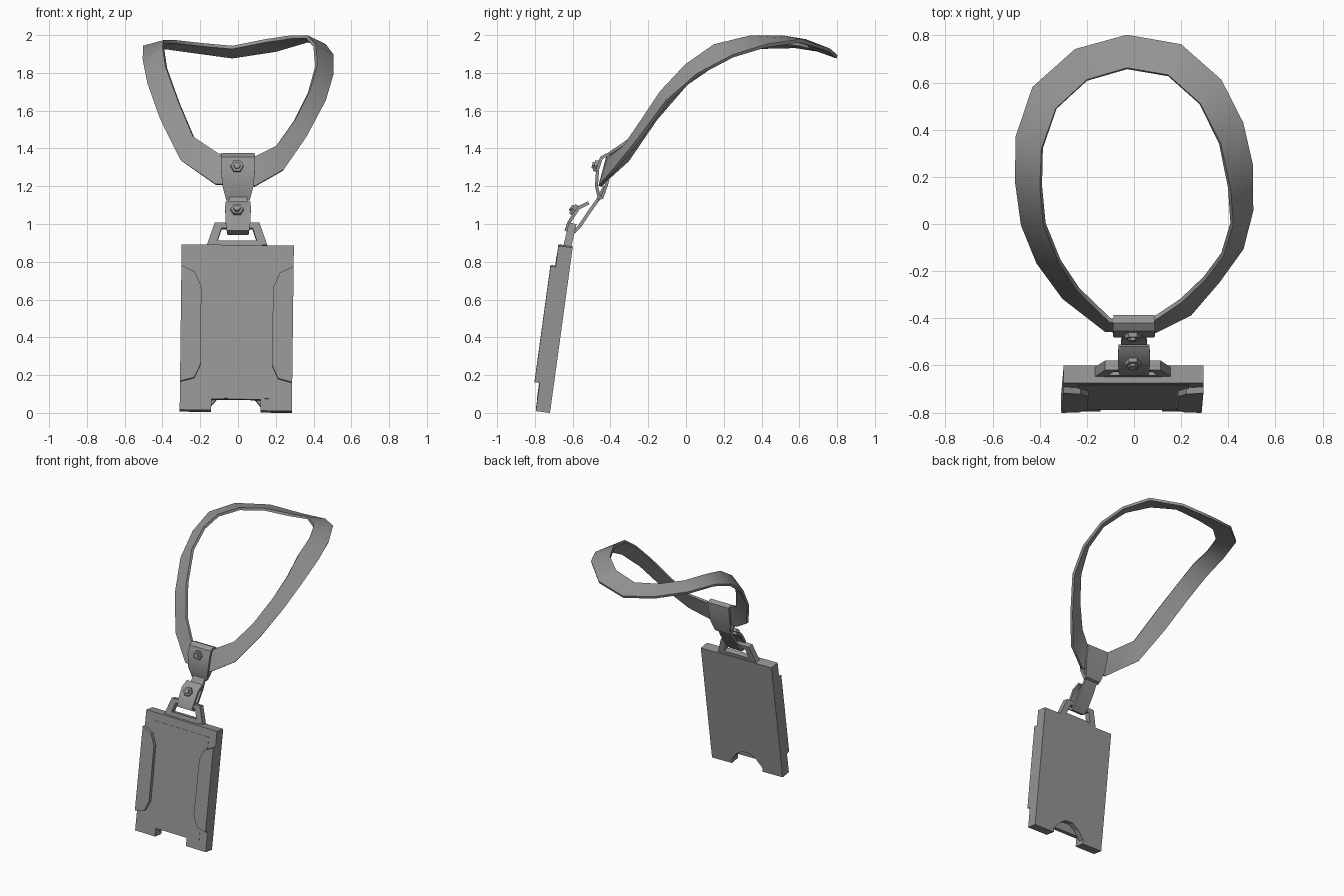
import bpy, bmesh, math
from mathutils import Matrix, Vector

old = bpy.data.objects.get("Cube")
if old:
    bpy.data.objects.remove(old, do_unlink=True)

grey = bpy.data.materials.new("mid grey")
grey.use_nodes = True
grey.diffuse_color = (0.3, 0.3, 0.3, 1)
grey.node_tree.nodes["Principled BSDF"].inputs["Base Color"].default_value = (0.3, 0.3, 0.3, 1)


def finish(name, bm, matrix=Matrix(), thickness=0, smooth=None):
    """Turn a bmesh into a finished object."""
    bmesh.ops.recalc_face_normals(bm, faces=bm.faces)
    mesh = bpy.data.meshes.new(name)
    bm.to_mesh(mesh)
    bm.free()
    mesh.materials.append(grey)
    ob = bpy.data.objects.new(name, mesh)
    bpy.context.collection.objects.link(ob)
    ob.matrix_world = matrix
    bpy.ops.object.select_all(action='DESELECT')
    ob.select_set(True)
    bpy.context.view_layer.objects.active = ob
    if thickness:
        mod = ob.modifiers.new("thickness", 'SOLIDIFY')
        mod.thickness = thickness
        mod.offset = 0
        mod.use_even_offset = True
        bpy.ops.object.modifier_apply(modifier=mod.name)
    if smooth:
        bpy.ops.object.shade_smooth_by_angle(angle=math.radians(smooth))
    return ob


def prism(name, outline, y0, y1, matrix):
    """Extrude an (x, z) outline from y0 to y1."""
    bm = bmesh.new()
    face = bm.faces.new([bm.verts.new((x, y0, z)) for x, z in outline])
    new = bmesh.ops.extrude_face_region(bm, geom=[face])["geom"]
    bmesh.ops.translate(bm, vec=(0, y1 - y0, 0),
                        verts=[v for v in new if isinstance(v, bmesh.types.BMVert)])
    return finish(name, bm, matrix)


def ribbon(name, pairs, thickness, closed):
    """Skin a band through pairs of edge points."""
    bm = bmesh.new()
    rows = [[bm.verts.new(p) for p in pair] for pair in pairs]
    for i in range(len(rows) if closed else len(rows) - 1):
        (a, b), (c, d) = rows[i], rows[(i + 1) % len(rows)]
        bm.faces.new((a, b, d, c))
    return finish(name, bm, thickness=thickness, smooth=40)


def folded_strap(name, path, thickness, closed=False):
    """Bent strap from (y, z, half width) points."""
    ribbon(name, [((-w, y, z), (w, y, z)) for y, z, w in path], thickness, closed)


def box_outline(x0, x1, z0, z1):
    return [(x0, z0), (x1, z0), (x1, z1), (x0, z1)]


# Badge holder, leaning back slightly
lean = (Matrix.Translation((-0.012, -0.72, 0.003))
        @ Matrix.Rotation(math.radians(0.7), 4, 'Y')
        @ Matrix.Rotation(math.radians(-7.8), 4, 'X'))
W, H = 0.297, 0.884
corners = [(W, 0), (W, H), (-W, H), (-W, 0)]
arch = [(-0.13, 0), (-0.13, 0.03), (-0.08, 0.09), (-0.03, 0.12),
        (0.03, 0.12), (0.08, 0.09), (0.13, 0.03), (0.13, 0)]
notch = [(-0.13, 0), (-0.13, 0.06), (0.13, 0.06), (0.13, 0)]
prism("holder_back", corners + arch, -0.04, 0, lean)
prism("holder_front", corners + notch, -0.076, -0.04, lean)
prism("card_face", box_outline(-0.235, 0.235, 0.064, 0.825), -0.078, -0.074, lean)

# Raised side rails
rail = [(W, 0.77), (0.225, 0.735), (0.19, 0.655), (0.188, 0.245), (0.222, 0.17), (W, 0.15)]
for side, s in (("left", 1), ("right", -1)):
    prism(side + "_rail", [(s * x, z) for x, z in rail], -0.103, -0.07, lean)

# Hanging loop above the holder
hang = Matrix.Translation((-0.005, -0.607, 0.88)) @ Matrix.Rotation(math.radians(-13), 4, 'X')
loop = [(-0.16, 0), (-0.118, 0.122), (0.118, 0.122), (0.16, 0),
        (0.112, 0), (0.082, 0.092), (-0.082, 0.092), (-0.112, 0)]
prism("hanging_loop", loop, -0.042, 0, hang)
prism("hanging_loop_base", box_outline(-0.125, 0.125, -0.01, 0.025), -0.042, 0, hang)

# Lower strap folded around the hanging loop, running up into the neck
folded_strap("lower_clasp", [
    (-0.515, 1.112, 0.066), (-0.57, 1.085, 0.068), (-0.618, 1.01, 0.066),
    (-0.632, 0.97, 0.06), (-0.60, 0.953, 0.056), (-0.565, 0.985, 0.056),
    (-0.505, 1.075, 0.056), (-0.465, 1.13, 0.048), (-0.43, 1.20, 0.05)], 0.018)

# Upper strap wrapped around the neck band
folded_strap("upper_clasp", [
    (-0.458, 1.135, 0.062), (-0.474, 1.20, 0.082), (-0.468, 1.29, 0.09),
    (-0.448, 1.35, 0.09), (-0.42, 1.366, 0.088), (-0.395, 1.355, 0.088),
    (-0.40, 1.30, 0.088), (-0.42, 1.21, 0.082), (-0.445, 1.14, 0.062)], 0.016, True)


# Hexagonal fasteners
def hex_bolt(name, y, z, direction):
    turn = Vector(direction).to_track_quat('Z', 'Y').to_matrix().to_4x4()
    bm = bmesh.new()
    for radius, depth, lift in ((0.037, 0.026, 0.008), (0.021, 0.02, 0.022)):
        bmesh.ops.create_cone(bm, cap_ends=True, segments=6, radius1=radius,
                              radius2=radius * 0.9, depth=depth,
                              matrix=Matrix.Translation((0, 0, lift))
                              @ Matrix.Rotation(math.radians(30), 4, 'Z'))
    finish(name, bm, Matrix.Translation((-0.005, y, z)) @ turn)


hex_bolt("upper_bolt", -0.466, 1.305, (0, -0.97, 0.22))
hex_bolt("lower_bolt", -0.585, 1.07, (0, -0.83, 0.56))

# Neck band: outer edge then inner edge at each bend
right_half = [
    (-0.03, 0.80, 1.885, -0.03, 0.66, 1.935),
    (0.20, 0.76, 1.92, 0.145, 0.63, 1.97),
    (0.37, 0.61, 1.97, 0.28, 0.51, 1.99),
    (0.46, 0.43, 1.945, 0.365, 0.34, 1.99),
    (0.50, 0.25, 1.89, 0.405, 0.15, 1.945),
    (0.50, 0.06, 1.79, 0.415, 0.0, 1.84),
    (0.46, -0.10, 1.65, 0.375, -0.13, 1.70),
    (0.36, -0.24, 1.46, 0.30, -0.23, 1.55),
    (0.24, -0.38, 1.285, 0.20, -0.325, 1.41),
    (0.09, -0.455, 1.20, 0.08, -0.405, 1.35)]
left_half = [
    (-0.12, -0.45, 1.21, -0.10, -0.41, 1.37),
    (-0.30, -0.31, 1.335, -0.235, -0.28, 1.46),
    (-0.41, -0.16, 1.555, -0.315, -0.16, 1.65),
    (-0.475, 0.0, 1.74, -0.38, 0.0, 1.83),
    (-0.50, 0.18, 1.865, -0.395, 0.16, 1.93),
    (-0.50, 0.37, 1.935, -0.39, 0.32, 1.965),
    (-0.43, 0.58, 1.94, -0.33, 0.49, 1.965),
    (-0.25, 0.74, 1.915, -0.20, 0.61, 1.95)]
ribbon("neck_band", [(p[:3], p[3:]) for p in right_half + left_half], 0.018, True)
